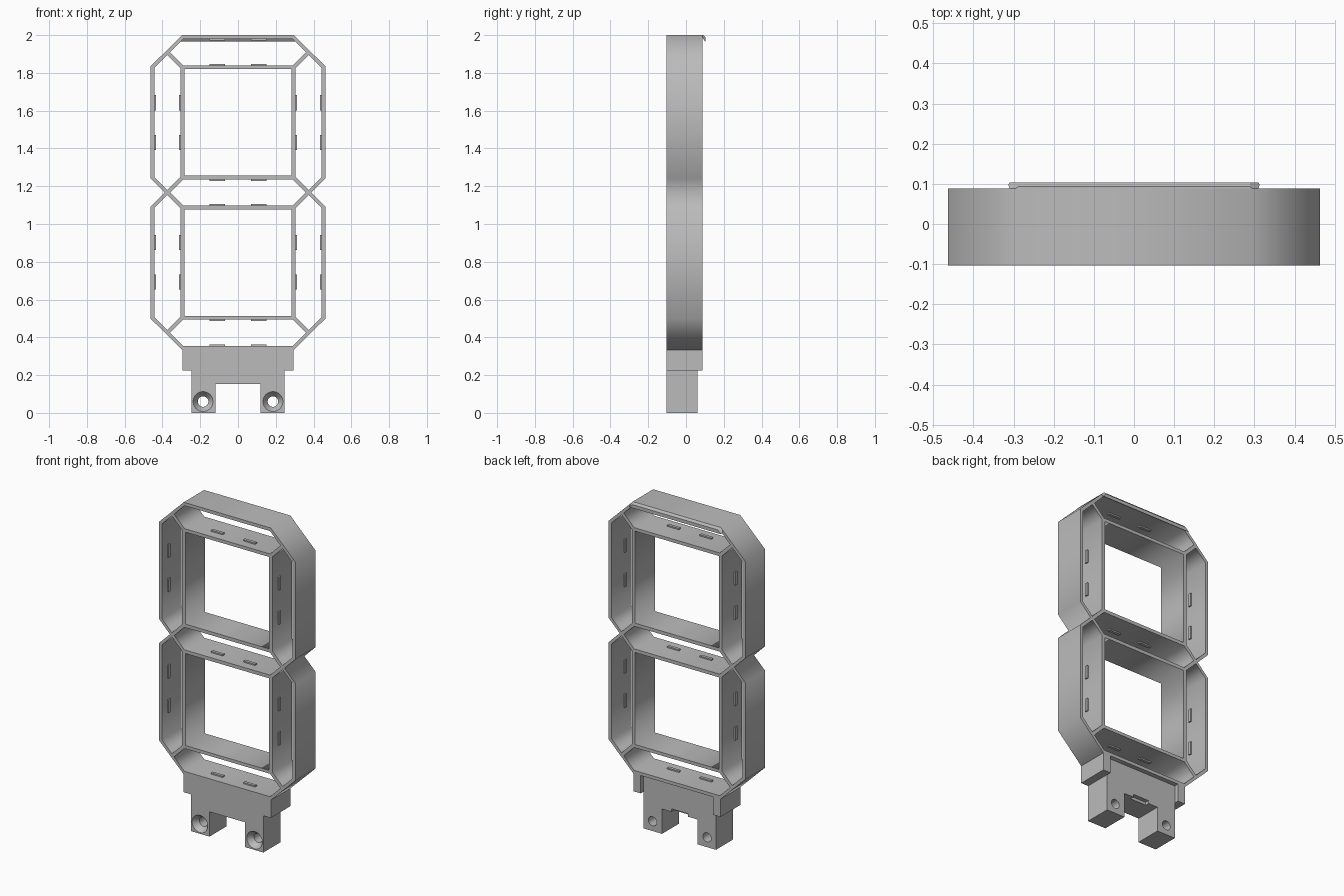
import bpy, bmesh
from math import radians
from mathutils import Matrix

cube = bpy.data.objects.get("Cube")
if cube:
    bpy.data.objects.remove(cube, do_unlink=True)

FRONT, BACK, WAIST = -0.104, 0.088, 1.167

grey = bpy.data.materials.new("plain grey")
grey.use_nodes = True
grey.diffuse_color = (0.5, 0.5, 0.5, 1)
grey.node_tree.nodes["Principled BSDF"].inputs["Base Color"].default_value = (0.5, 0.5, 0.5, 1)


def to_object(bm, name):
    bmesh.ops.recalc_face_normals(bm, faces=bm.faces)
    mesh = bpy.data.meshes.new(name)
    bm.to_mesh(mesh)
    bm.free()
    mesh.materials.append(grey)
    ob = bpy.data.objects.new(name, mesh)
    bpy.context.collection.objects.link(ob)
    return ob


def plate(name, loops, y0, y1):
    """Extrude closed x-z outlines along y; inner loops become holes."""
    curve = bpy.data.curves.new(name, "CURVE")
    curve.dimensions = "2D"
    curve.fill_mode = "BOTH"
    curve.extrude = (y1 - y0) / 2
    for loop in loops:
        spline = curve.splines.new("POLY")
        spline.points.add(len(loop) - 1)
        spline.use_cyclic_u = True
        for point, (x, z) in zip(spline.points, loop):
            point.co = (x, z, 0, 1)
    temp = bpy.data.objects.new(name + "_curve", curve)
    bpy.context.collection.objects.link(temp)
    bpy.context.view_layer.update()
    mesh = bpy.data.meshes.new_from_object(temp.evaluated_get(bpy.context.evaluated_depsgraph_get()))
    bpy.data.objects.remove(temp)
    bm = bmesh.new()
    bm.from_mesh(mesh)
    bmesh.ops.remove_doubles(bm, verts=bm.verts, dist=0.0001)
    bmesh.ops.transform(bm, verts=bm.verts,
                        matrix=Matrix.Translation((0, (y0 + y1) / 2, 0)) @ Matrix.Rotation(radians(90), 4, "X"))
    return to_object(bm, name)


def add_box(bm, centre, size):
    bmesh.ops.create_cube(bm, size=1, matrix=Matrix.Translation(centre) @ Matrix.Diagonal((*size, 1)))


def mirror_x(half):
    return half + [(-x, z) for x, z in reversed(half) if x]


def flip_z(loop):
    return [(x, 2 * WAIST - z) for x, z in loop]


def flip_x(loop):
    return [(-x, z) for x, z in loop]


# Segmented frame: outer outline, two square openings, seven hollow cells
upper_edge = [(0.295, 2.0), (0.463, 1.835), (0.463, 1.242), (0.388, WAIST)]
outline = mirror_x(upper_edge + flip_z(upper_edge[:3])[::-1])
square = mirror_x([(0.284, 1.82), (0.284, 1.257)])
top_cell = mirror_x([(0.29, 1.98), (0.36, 1.91), (0.29, 1.84)])
middle_cell = mirror_x([(0.29, 1.236), (0.359, WAIST), (0.29, 1.098)])
side_cell = [(0.443, 1.827), (0.375, 1.895), (0.305, 1.825),
             (0.305, 1.25), (0.375, 1.18), (0.443, 1.248)]
holes = [middle_cell]
for loop in (square, top_cell, side_cell, flip_x(side_cell)):
    holes += [loop, flip_z(loop)]
plate("segment_frame", [outline] + holes, FRONT, BACK)

# Small ridges on the cell walls
bm = bmesh.new()
for side in (-1, 1):
    for z in (1.98, 1.84, 1.236, 1.098, 0.494, 0.354):
        add_box(bm, (side * 0.11, -0.04, z), (0.08, 0.018, 0.016))
    for x in (0.443, 0.305):
        for middle in (1.537, 2 * WAIST - 1.537):
            for step in (-0.105, 0.105):
                add_box(bm, (side * x, -0.04, middle + step), (0.016, 0.018, 0.08))
to_object(bm, "wall_ridges")

# Hooked lip along the top of the back
bm = bmesh.new()
profile = [(BACK, 2.0), (0.093, 2.0), (0.104, 1.987), (0.104, 1.966), (0.098, 1.97), (BACK, 1.985)]
ends = []
for side in (-1, 1):
    ends.append([bm.verts.new((side * (0.295 + 2.0 - z - (y - BACK) * 1.2), y, z)) for y, z in profile])
    bm.faces.new(ends[-1])
for i in range(len(profile)):
    j = (i + 1) % len(profile)
    bm.faces.new((ends[0][i], ends[0][j], ends[1][j], ends[1][i]))
to_object(bm, "back_lip")

# Base body with two legs, and a full-depth shoulder on each side
base = plate("base_legs", [mirror_x([(0.245, 0.335), (0.245, 0), (0.12, 0), (0.12, 0.152)])], FRONT, 0.06)
bm = bmesh.new()
for side in (-1, 1):
    add_box(bm, (side * 0.27, (FRONT + BACK) / 2, 0.28), (0.05, BACK - FRONT, 0.11))
to_object(bm, "base_shoulders")

# Countersunk screw holes and the notch between the legs
bm = bmesh.new()
for side in (-1, 1):
    for r_front, r_back, y0, y1 in ((0.028, 0.028, -0.08, 0.1), (0.06, 0.028, -0.114, -0.07)):
        bmesh.ops.create_cone(bm, cap_ends=True, segments=32, radius1=r_front, radius2=r_back, depth=y1 - y0,
                              matrix=Matrix.Translation((side * 0.185, (y0 + y1) / 2, 0.06))
                              @ Matrix.Rotation(radians(-90), 4, "X"))
add_box(bm, (0, 0.06, 0.15), (0.11, 0.05, 0.04))
cutter = to_object(bm, "base_cutter")
cutter.hide_render = True
cut = base.modifiers.new("cut", "BOOLEAN")
cut.object = cutter
cut.solver = "EXACT"
cut.use_self = True
bpy.context.view_layer.objects.active = base
base.select_set(True)
bpy.ops.object.modifier_apply(modifier=cut.name)
bpy.data.objects.remove(cutter)
bpy.ops.object.shade_smooth_by_angle(angle=radians(25))
